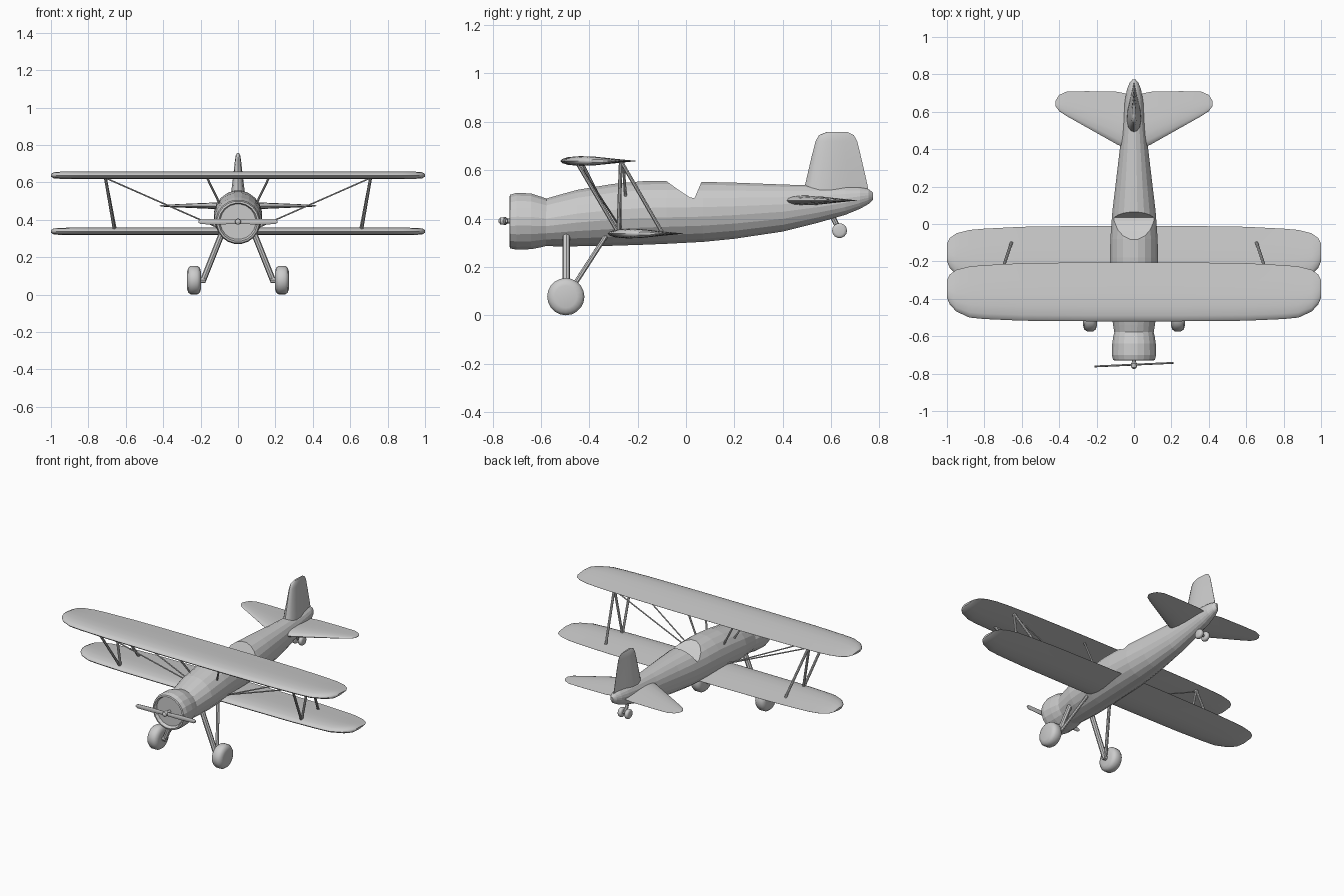
import bpy, bmesh, math
from mathutils import Vector

cube = bpy.data.objects.get("Cube")
if cube:
    bpy.data.objects.remove(cube)

grey = bpy.data.materials.new("plain_grey")
grey.use_nodes = True
grey.diffuse_color = (0.6, 0.6, 0.6, 1)
grey.node_tree.nodes["Principled BSDF"].inputs["Base Color"].default_value = (0.6, 0.6, 0.6, 1)


def finish(name, bm, angle=40):
    """Turn a bmesh into an object; angle 0 keeps it faceted."""
    bmesh.ops.recalc_face_normals(bm, faces=bm.faces)
    mesh = bpy.data.meshes.new(name)
    bm.to_mesh(mesh)
    bm.free()
    mesh.materials.append(grey)
    ob = bpy.data.objects.new(name, mesh)
    bpy.context.collection.objects.link(ob)
    if angle:
        bpy.ops.object.select_all(action='DESELECT')
        ob.select_set(True)
        bpy.context.view_layer.objects.active = ob
        bpy.ops.object.shade_smooth_by_angle(angle=math.radians(angle))
    return ob


def loft(name, rings, angle=40):
    """Skin a row of closed rings and cap both ends."""
    bm = bmesh.new()
    rows = [[bm.verts.new(p) for p in ring] for ring in rings]
    n = len(rows[0])
    for a, b in zip(rows, rows[1:]):
        for i in range(n):
            j = (i + 1) % n
            bm.faces.new((a[i], a[j], b[j], b[i]))
    bm.faces.new(rows[0])
    bm.faces.new(rows[-1])
    return finish(name, bm, angle)


def hull(name, stations, sides=20, angle=0):
    """Stations along y: (y, bottom z, top z, half width)."""
    rings = []
    for y, lo, hi, w in stations:
        turns = [2 * math.pi * (i + 0.5) / sides for i in range(sides)]
        rings.append([(w * math.cos(t), y, (lo + hi) / 2 + (hi - lo) / 2 * math.sin(t))
                      for t in turns])
    return loft(name, rings, angle)


def rod(name, a, b, r, sides=8):
    a, b = Vector(a), Vector(b)
    turn = (b - a).to_track_quat('Z', 'Y')
    circle = [Vector((r * math.cos(t), r * math.sin(t), 0))
              for t in (2 * math.pi * i / sides for i in range(sides))]
    return loft(name, [[p + turn @ c for c in circle] for p in (a, b)])


def wheel(name, centre, radius, half_width, sides=20):
    """Rounded tyre turned around the x axis."""
    shape = [(-1, .6), (-.85, .86), (-.45, 1), (.45, 1), (.85, .86), (1, .6)]
    c = Vector(centre)
    return loft(name, [[c + Vector((u * half_width, v * radius * math.cos(t), v * radius * math.sin(t)))
                        for t in (2 * math.pi * i / sides for i in range(sides))]
                       for u, v in shape])


# Aerofoil outline: (chord fraction, height fraction)
FOIL = [(0, 0), (.03, .45), (.1, .8), (.25, 1), (.45, .9), (.7, .5), (1, .03),
        (1, -.03), (.7, -.5), (.45, -.9), (.25, -1), (.1, -.8), (.03, -.45)]


def foil(span, lead, trail, half, z=0, upright=False):
    ring = []
    for u, v in FOIL:
        y = lead + u * (trail - lead)
        ring.append((v * half, y, span) if upright else (span, y, z + v * half))
    return ring


def mirrored_wing(name, sections, z, shift=0):
    """Sections from root to tip: (x, leading y, trailing y, half thickness)."""
    whole = [(-x, a, b, h) for x, a, b, h in reversed(sections)] + sections
    return loft(name, [foil(x, a + shift, b + shift, h, z) for x, a, b, h in whole])


# Fuselage and engine cowling
fuselage = hull("fuselage", [
    (-.59, .285, .48, .105), (-.54, .284, .495, .113), (-.45, .284, .52, .127),
    (-.3, .286, .545, .13), (-.18, .29, .556, .13), (-.08, .294, .557, .128),
    (.07, .302, .553, .117), (.2, .315, .55, .101), (.4, .345, .542, .077),
    (.55, .383, .537, .06), (.66, .415, .534, .049), (.72, .44, .53, .038),
    (.755, .46, .522, .024), (.773, .478, .508, .008)])
hull("engine_cowling", [
    (-.712, .295, .485, .095), (-.73, .285, .49, .103), (-.727, .275, .5, .113),
    (-.7, .27, .508, .12), (-.64, .272, .505, .118), (-.6, .28, .492, .112),
    (-.575, .286, .483, .106)])

# Cockpit notch cut across the fuselage
notch = loft("cockpit_cutter", [[(x, y, z) for y, z in
             [(-.095, .565), (-.04, .525), (.015, .488), (.035, .484), (.07, .565)]]
             for x in (-.2, .2)], 0)
notch.hide_render = True
notch.hide_viewport = True
cut = fuselage.modifiers.new("cockpit", 'BOOLEAN')
cut.operation = 'DIFFERENCE'
cut.object = notch
cut.solver = 'EXACT'

# Main wings share one plan shape
plan = [(.25, -.52, -.205, .02), (.6, -.517, -.21, .02), (.8, -.508, -.22, .02),
        (.88, -.5, -.227, .02), (.95, -.468, -.245, .019), (.985, -.43, -.27, .016),
        (1, -.395, -.3, .007)]
mirrored_wing("upper_wing", plan, .638)
mirrored_wing("lower_wing", plan, .338, .195)

# Tailplane and fin
mirrored_wing("tailplane", [
    (.03, .4, .695, .021), (.09, .425, .707, .019), (.25, .515, .71, .012),
    (.36, .577, .708, .007), (.4, .603, .69, .005), (.419, .63, .66, .002)], .475)
loft("fin", [foil(z, a, b, h, upright=True) for z, a, b, h in [
    (.49, .48, .76, .04), (.55, .495, .748, .036), (.65, .518, .725, .024),
    (.72, .536, .708, .016), (.745, .55, .694, .012), (.757, .58, .67, .006)]])

# Propeller, hub and shaft
hull("propeller_hub", [(-.775, .385, .395, .005), (-.768, .375, .405, .015),
                       (-.745, .373, .407, .017), (-.737, .38, .4, .01),
                       (-.7, .38, .4, .01)], 12, 40)
blade = []
for x, half in [(-.21, .006), (-.2, .014), (-.1, .016), (0, .012), (.1, .016), (.2, .014), (.21, .006)]:
    y = -.752 + x * .045
    blade.append([(x, y + .005 * math.cos(t), .39 + half * math.sin(t))
                  for t in (2 * math.pi * i / 10 for i in range(10))])
loft("propeller", blade)

# Paired struts, wires and landing gear
rods = [
    ("front_wing_strut", (.71, -.45, .63), (.66, -.28, .34), .008),
    ("diagonal_wing_strut", (.71, -.27, .63), (.66, -.28, .34), .008),
    ("rear_wing_strut", (.71, -.265, .63), (.655, -.1, .345), .008),
    ("front_wing_wire", (.7, -.44, .62), (.11, -.27, .36), .004),
    ("rear_wing_wire", (.7, -.27, .62), (.11, -.27, .36), .004),
    ("front_cabane_strut", (.168, -.43, .63), (.1, -.36, .49), .006),
    ("rear_cabane_strut", (.168, -.26, .63), (.1, -.25, .49), .006),
    ("front_gear_leg", (.085, -.495, .33), (.187, -.495, .075), .016),
    ("rear_gear_leg", (.085, -.33, .33), (.187, -.485, .09), .01),
    ("wheel_axle", (.175, -.497, .077), (.24, -.497, .077), .016),
]
for side, word in ((1, "left"), (-1, "right")):
    for name, a, b, r in rods:
        rod(f"{word}_{name}", (side * a[0], *a[1:]), (side * b[0], *b[1:]), r)
    wheel(f"{word}_wheel", (side * .235, -.497, .077), .077, .037)
    wheel(f"{word}_tail_wheel", (side * .024, .635, .35), .031, .014, 14)

# Tail wheel leg
rod("tail_wheel_leg", (0, .6, .42), (0, .635, .35), .011)
rod("tail_wheel_axle", (-.024, .635, .35), (.024, .635, .35), .008)
